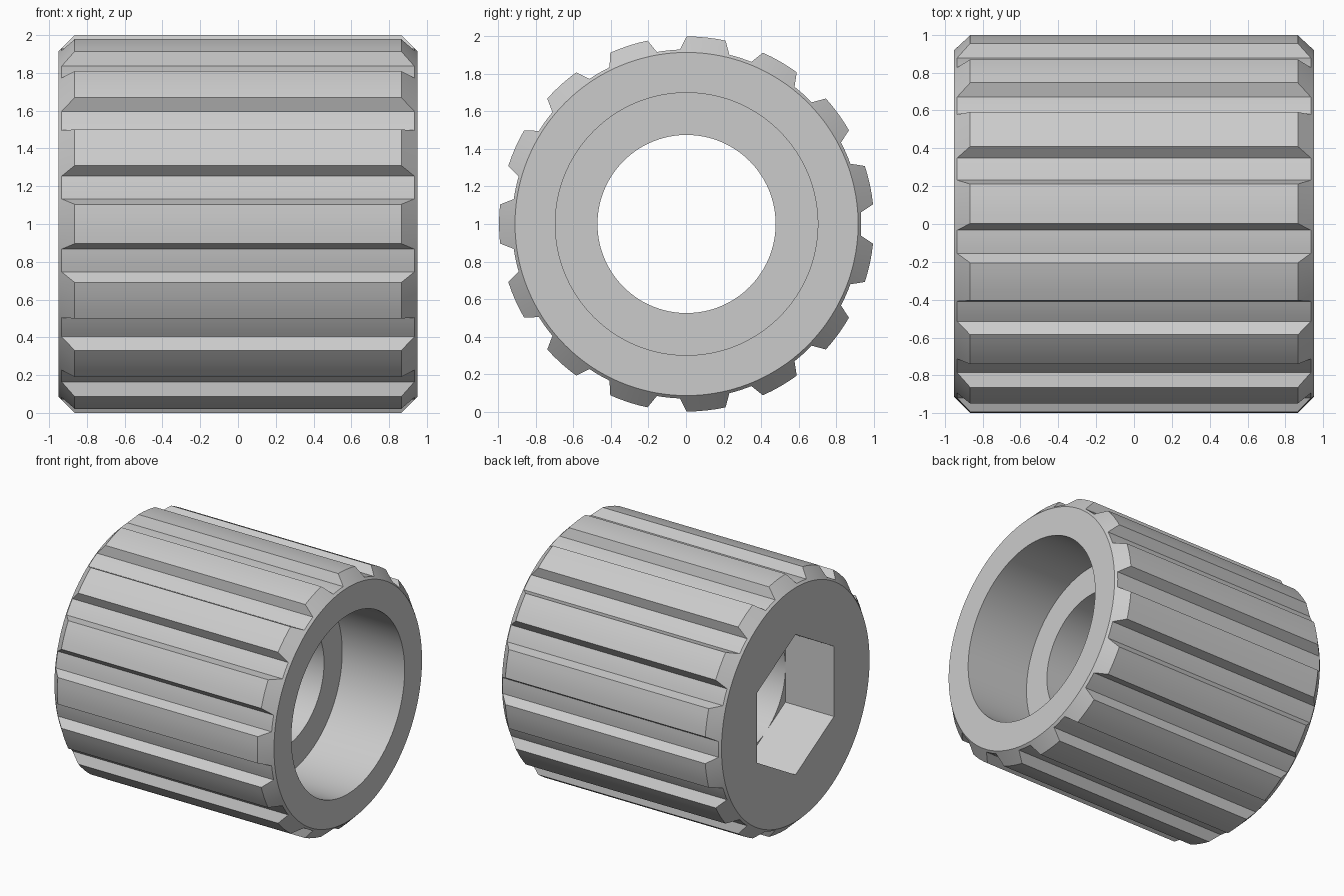
import bpy, bmesh
from math import sin, cos, radians, pi

cube = bpy.data.objects.get("Cube")
if cube:
    bpy.data.objects.remove(cube)

TEETH, PITCH = 15, 24
HALF, END_R, TIP_R, ROOT_R = 0.95, 0.915, 1.0, 0.931
BORE_R, HOLE_R = 0.70, 0.475
LEDGE_X, SOCKET_X = 0.41, -0.53

# Grip outline: (degrees, radius) around the axle, flared tooth flanks
tooth = [(a, TIP_R) for a in (0, 3, 6, 9, 12)]
groove = [(a, ROOT_R) for a in (14.2, 16.1, 18, 19.9, 21.8)]
outline = [(radians(a + k * PITCH), r)
           for k in range(TEETH) for a, r in tooth + groove]


def hexagon(a):
    """Radius of the socket, a corner pointing straight up."""
    return HOLE_R / cos(a % (pi / 3) - pi / 6)


def chamfer_x(r):
    return HALF - (r - END_R)


# Each ring gives (x, radius) from the angle and the grip radius
rings = [
    lambda a, r: (-HALF, END_R),          # socket end, outer edge
    lambda a, r: (-chamfer_x(r), r),      # grip
    lambda a, r: (chamfer_x(r), r),
    lambda a, r: (HALF, END_R),           # bore end, outer edge
    lambda a, r: (HALF, BORE_R),          # wide bore
    lambda a, r: (LEDGE_X, BORE_R),
    lambda a, r: (LEDGE_X, HOLE_R),       # through hole
    lambda a, r: (SOCKET_X, HOLE_R),
    lambda a, r: (SOCKET_X, hexagon(a)),  # hexagonal socket
    lambda a, r: (-HALF, hexagon(a)),
]

bm = bmesh.new()
loops = []
for ring in rings:
    loop = []
    for a, grip_r in outline:
        x, r = ring(a, grip_r)
        loop.append(bm.verts.new((x, r * sin(a), 1 + r * cos(a))))
    loops.append(loop)

# Join every ring to the next, and the last back to the first
n = len(outline)
for k, loop in enumerate(loops):
    following = loops[(k + 1) % len(loops)]
    for i in range(n):
        j = (i + 1) % n
        bm.faces.new((loop[i], loop[j], following[j], following[i]))
bmesh.ops.remove_doubles(bm, verts=bm.verts, dist=0.0001)
bmesh.ops.recalc_face_normals(bm, faces=bm.faces)

mesh = bpy.data.meshes.new("ribbed_knob")
bm.to_mesh(mesh)
bm.free()
knob = bpy.data.objects.new("ribbed_knob", mesh)
bpy.context.collection.objects.link(knob)
knob.location.y = 0.003

# Plain grey
grey = bpy.data.materials.new("light_grey")
grey.use_nodes = True
colour = (0.6, 0.6, 0.6, 1)
grey.diffuse_color = colour
grey.node_tree.nodes["Principled BSDF"].inputs["Base Color"].default_value = colour
mesh.materials.append(grey)

bpy.ops.object.select_all(action='DESELECT')
knob.select_set(True)
bpy.context.view_layer.objects.active = knob
bpy.ops.object.shade_smooth_by_angle(angle=radians(25))
